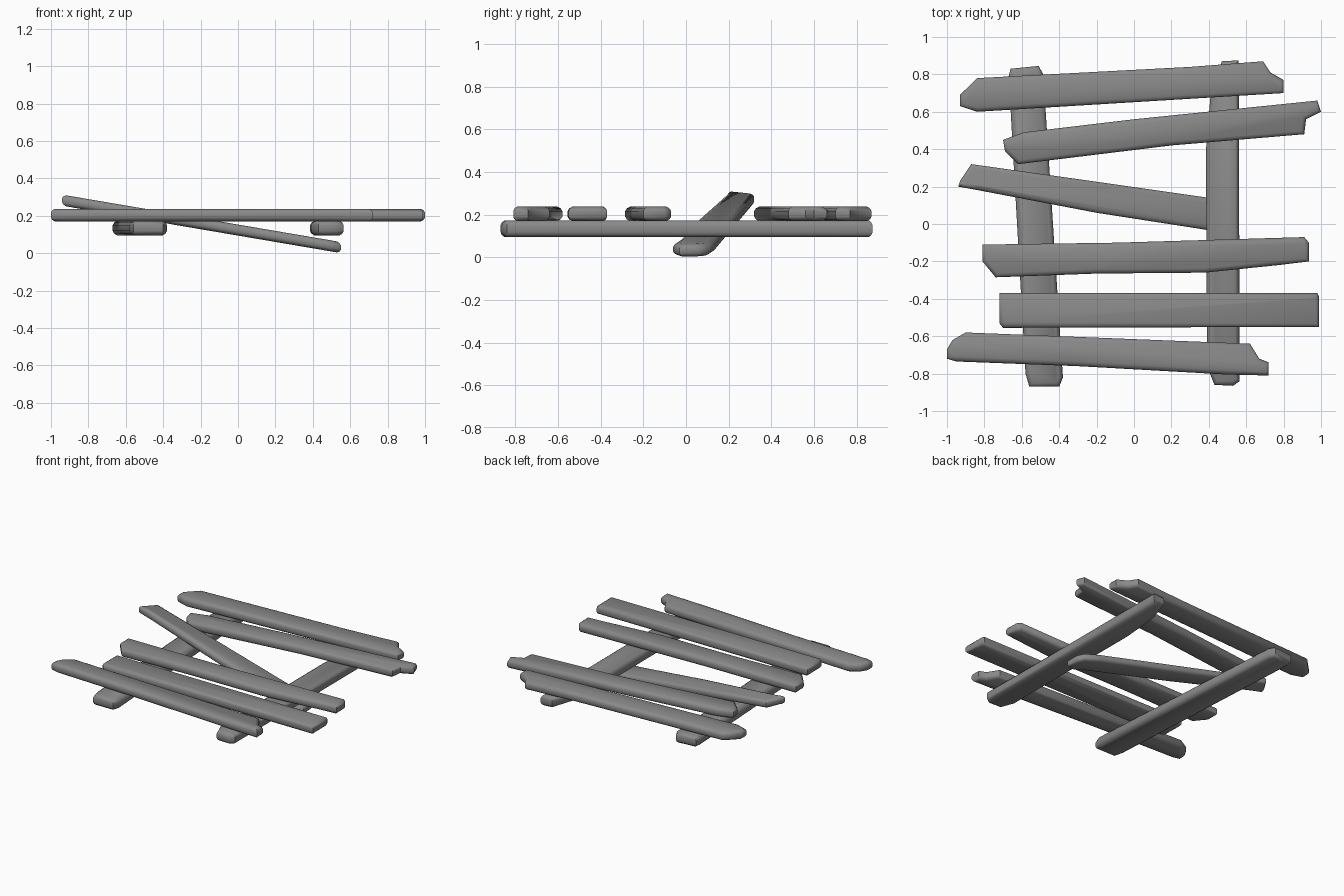
import bpy
import bmesh
import math
from mathutils import Vector

cube = bpy.data.objects.get("Cube")
if cube:
    bpy.data.objects.remove(cube, do_unlink=True)

# One weathered grey for every plank
grey = bpy.data.materials.new("weathered_grey")
grey.use_nodes = True
colour = (0.25, 0.25, 0.25, 1)
grey.diffuse_color = colour
shader = grey.node_tree.nodes["Principled BSDF"]
shader.inputs["Base Color"].default_value = colour
shader.inputs["Roughness"].default_value = 0.9

# Rounded edge of a plank: (height fraction, inset from the outline)
EDGE = [(0, .024), (.12, .008), (.3, 0), (.7, 0), (.88, .008), (1, .024)]


def inset_outline(points, amount):
    """Move a clockwise outline inward along its corner normals."""
    result = []
    for i, p in enumerate(points):
        before = (p - points[i - 1]).normalized()
        after = (points[(i + 1) % len(points)] - p).normalized()
        direction = (before + after).normalized()
        inward = Vector((direction.y, -direction.x))
        result.append(p + inward * amount)
    return result


def plank(name, outline, bottom, top, slope=0):
    """Worn board from a clockwise plan outline, optionally tilted along x."""
    points = [Vector(p) for p in outline]
    bm = bmesh.new()
    rings = []
    for fraction, inset in EDGE:
        z = bottom + (top - bottom) * fraction
        rings.append([bm.verts.new((p.x, p.y, z + slope * p.x))
                      for p in inset_outline(points, inset)])
    count = len(points)
    for low, high in zip(rings, rings[1:]):
        for i in range(count):
            j = (i + 1) % count
            bm.faces.new((low[i], low[j], high[j], high[i]))
    bm.faces.new(rings[0])
    bm.faces.new(rings[-1])
    bmesh.ops.recalc_face_normals(bm, faces=bm.faces)
    mesh = bpy.data.meshes.new(name)
    bm.to_mesh(mesh)
    bm.free()
    mesh.materials.append(grey)
    board = bpy.data.objects.new(name, mesh)
    bpy.context.collection.objects.link(board)
    bpy.ops.object.select_all(action="DESELECT")
    board.select_set(True)
    bpy.context.view_layer.objects.active = board
    bpy.ops.object.shade_smooth_by_angle(angle=math.radians(45))


# Two rails underneath, running front to back
RAIL = (.095, .173)
plank("right_rail", [(-.67, .79), (-.66, .83), (-.51, .845), (-.485, .8),
                     (-.38, -.82), (-.4, -.87), (-.56, -.87), (-.58, -.8)], *RAIL)
plank("left_rail", [(.41, .7), (.47, .87), (.56, .875), (.565, -.84),
                    (.53, -.865), (.43, -.86), (.39, -.76), (.385, .4)], *RAIL)

# Cross boards resting on the rails
BOARD = (.17, .237)
plank("back_board", [(-.93, .69), (-.84, .78), (.3, .84), (.69, .87), (.73, .81),
                     (.8, .77), (.8, .7), (-.84, .6), (-.93, .63)], *BOARD)
plank("second_board", [(-.7, .45), (-.59, .49), (0, .56), (.98, .66), (1, .6),
                       (.92, .56), (.91, .48), (.2, .42), (-.62, .32),
                       (-.69, .39)], *BOARD)
plank("fourth_board", [(-.81, -.11), (-.1, -.1), (.91, -.07), (.935, -.1),
                       (.935, -.2), (.77, -.22), (.38, -.26), (-.2, -.265),
                       (-.74, -.285), (-.81, -.2)], *BOARD)
plank("fifth_board", [(-.72, -.37), (.98, -.37), (.99, -.39), (.99, -.55),
                      (-.7, -.555), (-.72, -.53)], *BOARD)
plank("front_board", [(-1, -.67), (-.97, -.62), (-.9, -.58), (.62, -.64),
                      (.67, -.72), (.72, -.74), (.72, -.81), (.5, -.805),
                      (-.3, -.76), (-.95, -.735), (-1, -.72)], *BOARD)

# Fallen board: over one rail, its far end slipped under the other
plank("fallen_board", [(-.94, .2), (-.93, .23), (-.87, .32), (-.3, .24),
                       (.4, .14), (.52, .11), (.55, .06), (.55, -.03),
                       (.5, -.06), (.38, -.03), (-.2, .06), (-.83, .18)],
      .094, .153, slope=-.17)
